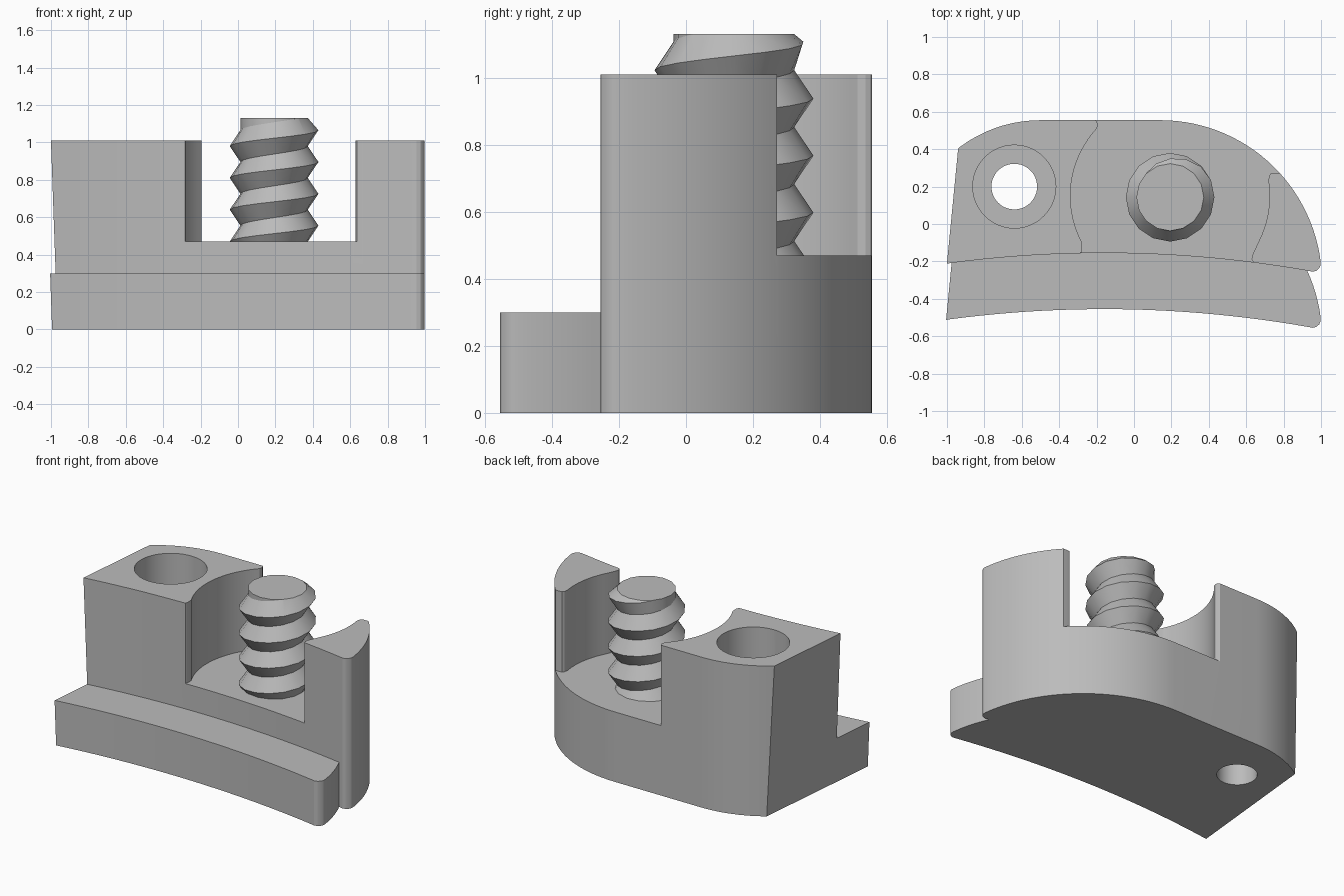
import bpy, bmesh, math

if "Cube" in bpy.data.objects:
    bpy.data.objects.remove(bpy.data.objects["Cube"])

grey = bpy.data.materials.new("plain grey")
grey.diffuse_color = (0.5, 0.5, 0.5, 1)
grey.use_nodes = True
grey.node_tree.nodes["Principled BSDF"].inputs["Base Color"].default_value = grey.diffuse_color


def make_object(name, bm):
    bmesh.ops.recalc_face_normals(bm, faces=bm.faces)
    mesh = bpy.data.meshes.new(name)
    bm.to_mesh(mesh)
    bm.free()
    mesh.materials.append(grey)
    ob = bpy.data.objects.new(name, mesh)
    bpy.context.collection.objects.link(ob)
    return ob


def prism(name, pts, z0, z1):
    bm = bmesh.new()
    face = bm.faces.new([bm.verts.new((x, y, z0)) for x, y in pts])
    ext = bmesh.ops.extrude_face_region(bm, geom=[face])["geom"]
    for v in ext:
        if isinstance(v, bmesh.types.BMVert):
            v.co.z = z1
    return make_object(name, bm)


def arc(cx, cy, r, a0, a1, n):
    return [(cx + r * math.cos(math.radians(a0 + (a1 - a0) * i / n)),
             cy + r * math.sin(math.radians(a0 + (a1 - a0) * i / n))) for i in range(n + 1)]


def boolean(target, tool, op):
    tool.hide_render = True
    mod = target.modifiers.new("cut", 'BOOLEAN')
    mod.object, mod.operation, mod.solver = tool, op, 'EXACT'
    bpy.context.view_layer.objects.active = target
    bpy.ops.object.modifier_apply(modifier=mod.name)
    bpy.data.objects.remove(tool)


def shade(ob, angle):
    bpy.ops.object.select_all(action='DESELECT')
    ob.select_set(True)
    bpy.context.view_layer.objects.active = ob
    bpy.ops.object.shade_smooth_by_angle(angle=math.radians(angle))


# Curved plan outline: bowed front, rounded right tip, arched back
front = [(x, -0.155 - 0.08 * (x + 0.16) ** 2)
         for x in [-1.06 + 1.99 * i / 24 for i in range(25)]]
tip = [(0.955, -0.255), (0.975, -0.25), (0.99, -0.237), (0.998, -0.22)]
outline = (front + tip + arc(0.14, -0.31, 0.865, 7.3, 90, 28)
           + arc(-0.5, -0.165, 0.72, 90, 139, 12))

# Main block with the low front ledge
block = prism("clamp_block", outline, 0, 1.01)
ledge = prism("front_ledge", [(x, y - 0.3) for x, y in outline], 0, 0.3)
boolean(block, ledge, 'UNION')

# Slanted left end
bm = bmesh.new()
bmesh.ops.create_cube(bm, size=2)
for v in bm.verts:
    v.co.z *= 2
    if v.co.x > 0:
        v.co.x = -1 + 0.0975 * (v.co.y + 0.21) - 0.035 * (v.co.z - 1.01)
    else:
        v.co.x = -2
boolean(block, make_object("end_cutter", bm), 'DIFFERENCE')

# Open pocket around the screw, with softened mouth corners
pocket = ([(-0.23, 0.7), (-0.215, 0.56), (-0.2, 0.55), (-0.194, 0.535)]
          + arc(0.19, 0.15, 0.53, 137, 208, 18)
          + [(-0.277, -0.14), (-0.282, -0.152), (-0.3, -0.163), (-0.3, -0.4),
             (0.665, -0.4), (0.655, -0.212), (0.637, -0.203), (0.629, -0.188), (0.636, -0.16)]
          + arc(0.19, 0.15, 0.535, -26, 9, 10)
          + [(0.723, 0.258), (0.732, 0.27), (0.75, 0.272), (1.1, 0.272), (1.1, 0.7)])
boolean(block, prism("pocket_cutter", pocket, 0.47, 1.5), 'DIFFERENCE')

# Counterbored bolt hole
for radius, low in ((0.122, -0.5), (0.222, 0.47)):
    hole = prism("hole_cutter", arc(-0.64, 0.2, radius, 0, 352.5, 47), low, 1.5)
    boolean(block, hole, 'DIFFERENCE')
shade(block, 25)

# Threaded stud: helical crest and root lines joined into V threads
SIDES, PITCH, ROOT, CREST, TOP = 16, 0.17, 0.18, 0.237, 1.13
bm = bmesh.new()
crest, root = [], []
for i in range(SIDES * 8):
    a = 2 * math.pi * i / SIDES
    z = 1.065 - 5 * PITCH + PITCH * i / SIDES
    for line, r, dz in ((crest, CREST, 0), (root, ROOT, -PITCH / 2)):
        line.append(bm.verts.new((r * math.cos(a), r * math.sin(a), z + dz)))
for i in range(len(crest) - 1):
    bm.faces.new((crest[i], crest[i + 1], root[i + 1], root[i]))
    if i >= SIDES:
        bm.faces.new((root[i], root[i + 1], crest[i + 1 - SIDES], crest[i - SIDES]))
for z, up in ((TOP, 1), (0.43, -1)):
    bmesh.ops.bisect_plane(bm, geom=bm.verts[:] + bm.edges[:] + bm.faces[:],
                           plane_co=(0, 0, z), plane_no=(0, 0, up), clear_outer=True)
    rim = [e for e in bm.edges if e.is_boundary and all(abs(v.co.z - z) < 1e-4 for v in e.verts)]
    bmesh.ops.holes_fill(bm, edges=rim, sides=0)
# Chamfered top of the stud
for v in bm.verts:
    r = math.hypot(v.co.x, v.co.y)
    limit = ROOT + (TOP - v.co.z) * 1.2
    if r > limit:
        v.co.x *= limit / r
        v.co.y *= limit / r
bmesh.ops.translate(bm, verts=bm.verts, vec=(0.193, 0.143, 0))
shade(make_object("threaded_stud", bm), 30)
